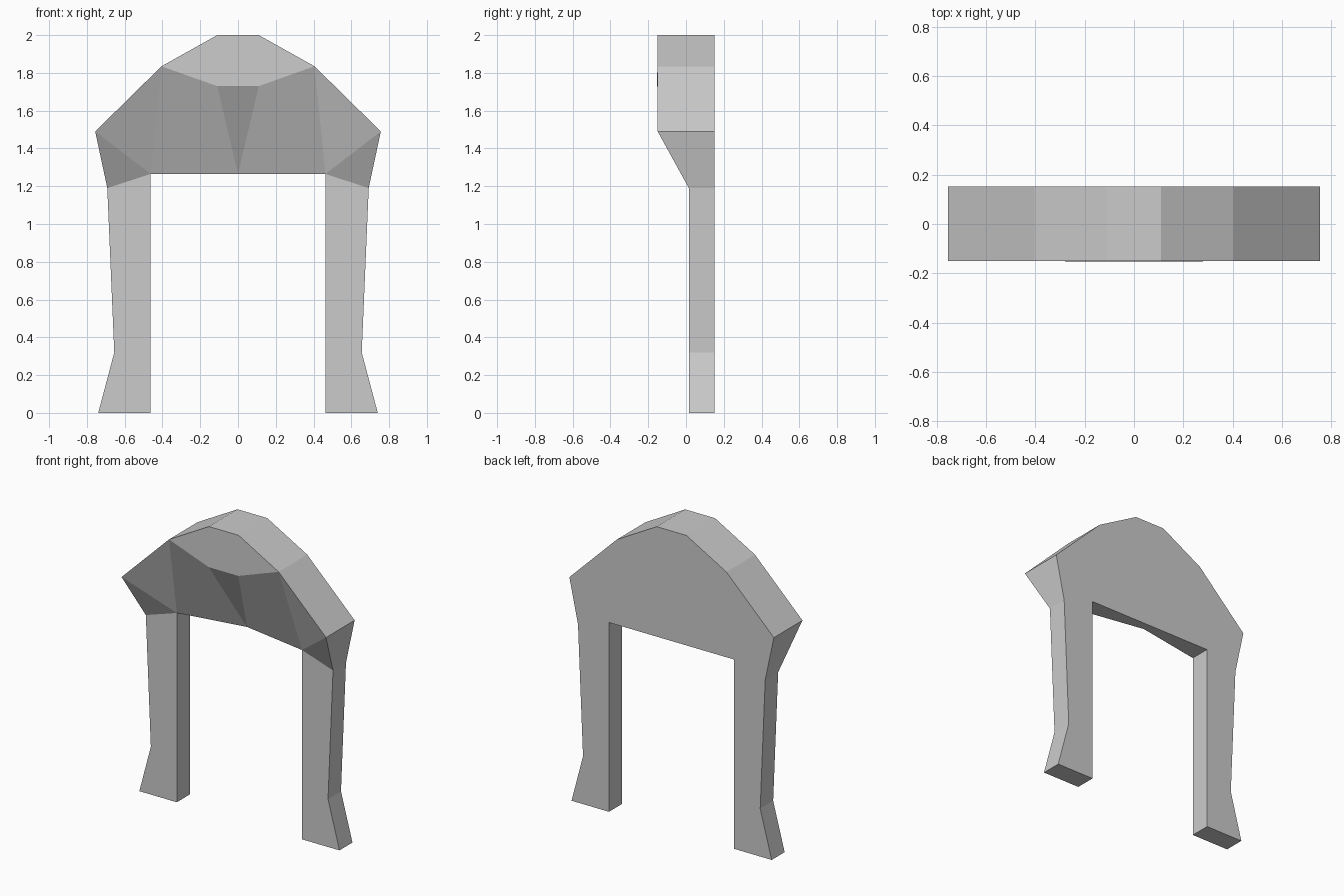
import bpy, bmesh

if "Cube" in bpy.data.objects:
    bpy.data.objects.remove(bpy.data.objects["Cube"])

BACK, BROW, LEG = 0.152, -0.15, 0.015

# Right half outline: x, z and the depth of its front edge
outline = [
    (0.00, 2.000, BROW), (0.11, 2.000, BROW), (0.405, 1.835, BROW),
    (0.756, 1.490, BROW), (0.692, 1.190, LEG), (0.655, 0.320, LEG),
    (0.740, 0.000, LEG), (0.463, 0.000, LEG), (0.463, 1.265, LEG),
    (0.00, 1.265, 0.095),
]

bm = bmesh.new()
front = [bm.verts.new((x, y, z)) for x, z, y in outline]
back = [bm.verts.new((x, BACK, z)) for x, z, y in outline]

# Flat back and the rim around it (open on the centre line)
bm.faces.new(back)
for i in range(len(outline) - 1):
    bm.faces.new((front[i], front[i + 1], back[i + 1], back[i]))

# Faceted front: cap, centre wedge, cheek, shoulder and leg
top, a, b, shoulder, hip, knee, toe, heel, inner, mid = front
lip_c = bm.verts.new((0.00, -0.153, 1.73))
lip = bm.verts.new((0.11, -0.153, 1.73))
for face in ((top, a, b, lip, lip_c),
             (lip_c, lip, mid),
             (lip, b, inner, mid),
             (b, shoulder, inner),
             (shoulder, hip, inner),
             (hip, knee, toe, heel, inner)):
    bm.faces.new(face)

bmesh.ops.recalc_face_normals(bm, faces=bm.faces)
# Make the normals point outwards, using the back face as reference
bm.faces.ensure_lookup_table()
if bm.faces[0].normal.y < 0:
    bmesh.ops.reverse_faces(bm, faces=bm.faces)

mesh = bpy.data.meshes.new("arch_body")
bm.to_mesh(mesh)
bm.free()
arch = bpy.data.objects.new("arch_body", mesh)
bpy.context.collection.objects.link(arch)

# Left half
mirror = arch.modifiers.new("mirror", 'MIRROR')
mirror.use_axis[0] = True
mirror.use_clip = True
